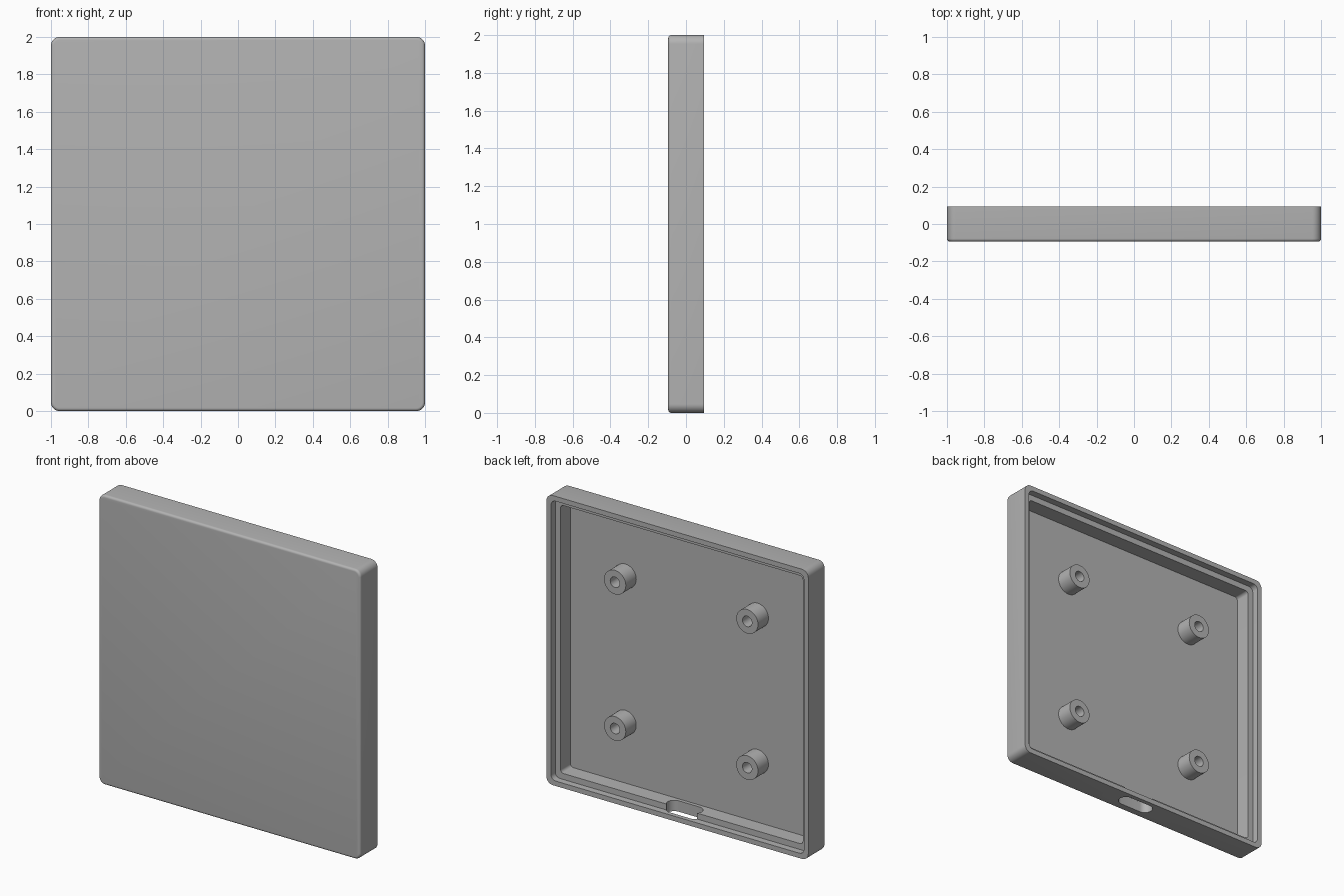
import bpy, bmesh, math

if "Cube" in bpy.data.objects:
    bpy.data.objects.remove(bpy.data.objects["Cube"])

# Single plain grey
grey = bpy.data.materials.new("plain grey")
grey.use_nodes = True
colour = (0.45, 0.45, 0.45, 1)
grey.diffuse_color = colour
grey.node_tree.nodes["Principled BSDF"].inputs["Base Color"].default_value = colour


def rounded_rect(half_w, half_h, radius, steps=8):
    """Outline of a rounded rectangle centred on the origin."""
    points = []
    for corner, (sx, sy) in enumerate([(1, 1), (-1, 1), (-1, -1), (1, -1)]):
        for i in range(steps + 1):
            a = (corner + i / steps) * math.pi / 2
            points.append((sx * (half_w - radius) + radius * math.cos(a),
                           sy * (half_h - radius) + radius * math.sin(a)))
    return points


def circle(radius, steps=40):
    return [(radius * math.cos(math.tau * i / steps),
             radius * math.sin(math.tau * i / steps)) for i in range(steps)]


def stack(name, rings, place):
    """Join a chain of outlines at given levels and cap both ends."""
    bm = bmesh.new()
    loops = [[bm.verts.new(place(a, b, level)) for a, b in outline]
             for outline, level in rings]
    count = len(loops[0])
    for low, high in zip(loops, loops[1:]):
        for i in range(count):
            j = (i + 1) % count
            bm.faces.new((low[i], low[j], high[j], high[i]))
    bm.faces.new(loops[0])
    bm.faces.new(loops[-1])
    bmesh.ops.recalc_face_normals(bm, faces=bm.faces[:])
    mesh = bpy.data.meshes.new(name)
    bm.to_mesh(mesh)
    bm.free()
    mesh.materials.append(grey)
    obj = bpy.data.objects.new(name, mesh)
    bpy.context.collection.objects.link(obj)
    return obj


def smooth(obj):
    bpy.ops.object.select_all(action='DESELECT')
    obj.select_set(True)
    bpy.context.view_layer.objects.active = obj
    bpy.ops.object.shade_smooth_by_angle(angle=math.radians(30))


def square(half, radius):
    return rounded_rect(half, half, radius)


FRONT, BACK, LEDGE, FLOOR = -0.094, 0.094, 0.047, -0.06
CORNER, FILLET = 0.047, 0.016

# Shell: front panel, filleted edge, outer wall, stepped rim, tray floor
rings = []
for i in range(6):
    a = i / 5 * math.pi / 2
    inset = FILLET * (1 - math.sin(a))
    rings.append((square(1 - inset, CORNER - inset),
                  FRONT + FILLET * (1 - math.cos(a))))
rings += [(square(1, CORNER), BACK),
          (square(0.966, 0.035), BACK),
          (square(0.966, 0.035), LEDGE),
          (square(0.925, 0.022), LEDGE),
          (square(0.925, 0.022), FLOOR)]
shell = stack("tray_shell", rings, lambda a, b, t: (a, t, b + 1))

# Cable slot through the bottom wall
slot = rounded_rect(0.13, 0.05, 0.0499)
cutter = stack("slot_cutter", [(slot, -0.1), (slot, 0.13)],
               lambda a, b, t: (a, b + 0.014, t))
cutter.hide_render = True
cut = shell.modifiers.new("cable_slot", 'BOOLEAN')
cut.operation = 'DIFFERENCE'
cut.solver = 'EXACT'
cut.object = cutter
bpy.context.view_layer.objects.active = shell
bpy.ops.object.modifier_apply(modifier=cut.name)
bpy.data.objects.remove(cutter)
smooth(shell)

# Four hollow screw posts on the tray floor
for side, x in (("left", 0.505), ("right", -0.505)):
    for level, z in (("upper", 1.505), ("lower", 0.495)):
        post = stack(f"screw_post_{level}_{side}",
                     [(circle(0.083), FLOOR - 0.006), (circle(0.083), 0.054),
                      (circle(0.036), 0.054), (circle(0.036), FLOOR + 0.001)],
                     lambda a, b, t: (x + a, t, z + b))
        smooth(post)
